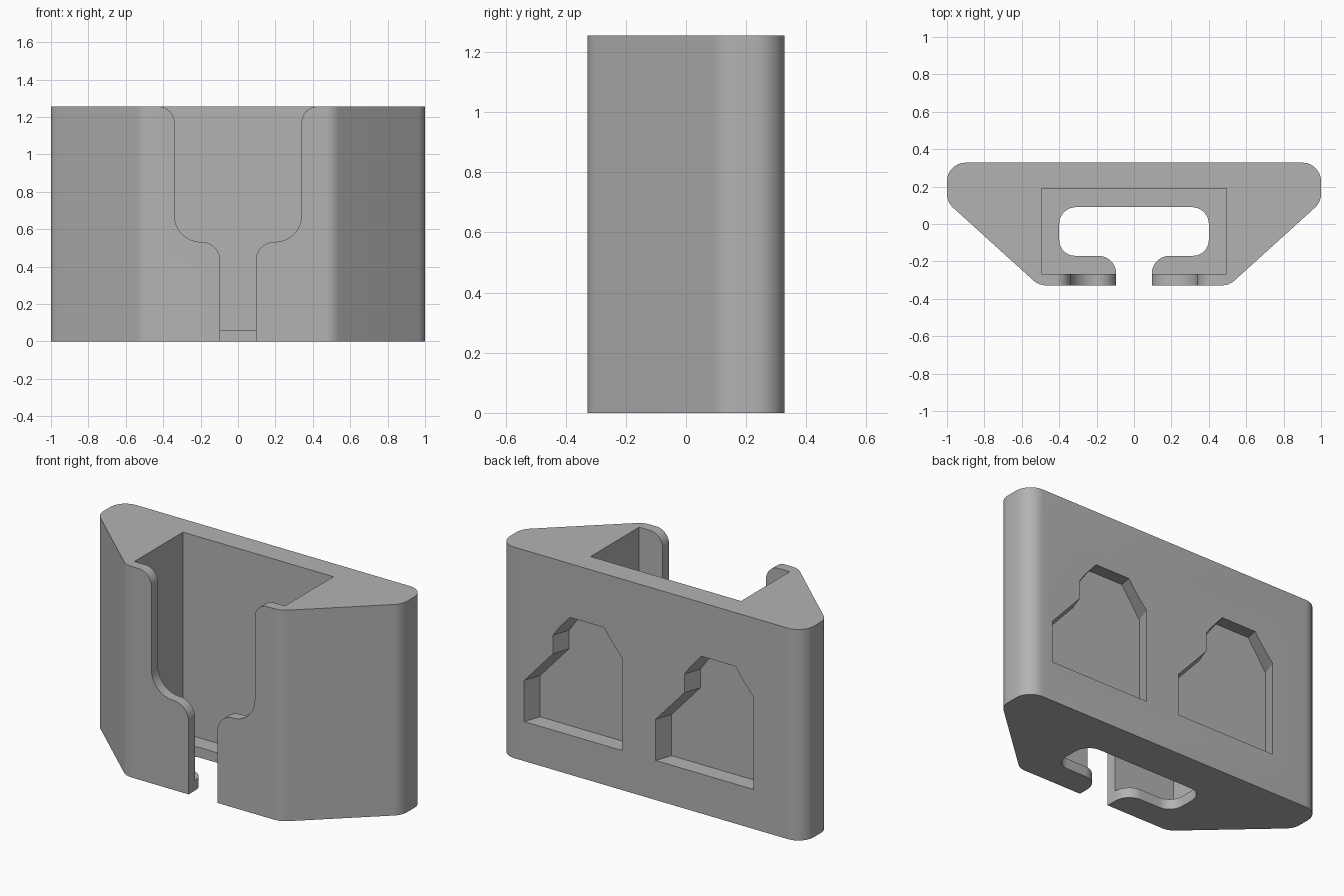
import bpy, bmesh, math
from mathutils import Vector

if "Cube" in bpy.data.objects:
    bpy.data.objects.remove(bpy.data.objects["Cube"], do_unlink=True)

HEIGHT = 1.255
BACK = 0.328
FLOOR = 0.06
NECK = 0.095

grey = bpy.data.materials.new("plain grey")
grey.use_nodes = True
colour = (0.45, 0.45, 0.45, 1)
grey.diffuse_color = colour
grey.node_tree.nodes["Principled BSDF"].inputs["Base Color"].default_value = colour


def rounded(points, steps=10):
    """Closed 2D outline from (u, v, radius) corners."""
    out = []
    for i, (u, v, r) in enumerate(points):
        p = Vector((u, v, 0))
        if r == 0:
            out.append(p)
            continue
        before, after = points[i - 1], points[(i + 1) % len(points)]
        a = (Vector((before[0], before[1], 0)) - p).normalized()
        b = (Vector((after[0], after[1], 0)) - p).normalized()
        half = a.angle(b) / 2
        centre = p + (a + b).normalized() * r / math.sin(half)
        tangent = r / math.tan(half)
        v0 = (p + a * tangent - centre).normalized()
        v1 = (p + b * tangent - centre).normalized()
        out += [centre + v0.slerp(v1, k / steps) * r for k in range(steps + 1)]
    return out


def mirrored(half):
    """Full outline from its +u half."""
    return half + [(-u, v, r) for u, v, r in reversed(half)]


def loft(name, ring_a, ring_b):
    """Solid between two matching rings."""
    bm = bmesh.new()
    a = [bm.verts.new(p) for p in ring_a]
    b = [bm.verts.new(p) for p in ring_b]
    bm.faces.new(a)
    bm.faces.new(b)
    for i in range(len(a)):
        bm.faces.new((a[i - 1], a[i], b[i], b[i - 1]))
    bmesh.ops.recalc_face_normals(bm, faces=bm.faces)
    mesh = bpy.data.meshes.new(name)
    bm.to_mesh(mesh)
    bm.free()
    mesh.materials.append(grey)
    obj = bpy.data.objects.new(name, mesh)
    bpy.context.scene.collection.objects.link(obj)
    return obj


def upright(name, outline, z0, z1):
    return loft(name, [(p.x, p.y, z0) for p in outline], [(p.x, p.y, z1) for p in outline])


# Tapered holder body
body = upright("holder_body", rounded(mirrored([
    (0.509, -BACK, 0.1), (1, 0.117, 0.1), (1, BACK, 0.1)])), 0, HEIGHT)

# Main cavity, open at the top
cavity = rounded(mirrored([(0.495, -0.267, 0), (0.495, 0.19, 0)]))
cutters = [upright("cavity_cutter", cavity, FLOOR, HEIGHT + 0.2)]

# Cable opening through the floor, with a neck to the front
slot = rounded(mirrored([
    (NECK, -0.45, 0), (NECK, -0.17, 0.095), (0.4, -0.17, 0.085), (0.4, 0.09, 0.09)]))
cutters.append(upright("slot_cutter", slot, -0.1, FLOOR + 0.05))

# Stepped window in the front wall
window = rounded(mirrored([
    (NECK, -0.1, 0), (NECK, 0.532, 0.1), (0.34, 0.532, 0.143),
    (0.34, HEIGHT + 0.001, 0.085), (0.46, HEIGHT + 0.001, 0), (0.46, HEIGHT + 0.2, 0)]))
cutters.append(loft("window_cutter", [(p.x, -0.45, p.y) for p in window],
                    [(p.x, -0.2, p.y) for p in window]))

# Two slanted pockets in the back
POCKET = [(0, 0.235), (0.645, 0.235), (0.645, 0.48), (0.455, 0.69),
          (0.455, 0.8), (0.345, 0.935), (0.12, 0.935), (0, 0.785)]
DEPTH = 0.1
for side, start in (("left", 0.19), ("right", -0.675)):
    def ring(depth):
        f = depth / DEPTH
        return [(start + u - 0.035 * f, BACK - depth, v + (0.02 * f if v > 0.9 else 0))
                for u, v in POCKET]
    cutters.append(loft(side + "_pocket_cutter", ring(-0.05), ring(DEPTH)))

# Cut everything out of the body
bpy.ops.object.select_all(action="DESELECT")
bpy.context.view_layer.objects.active = body
body.select_set(True)
for cutter in cutters:
    cutter.hide_render = True
    mod = body.modifiers.new(cutter.name, "BOOLEAN")
    mod.operation = "DIFFERENCE"
    mod.solver = "EXACT"
    mod.object = cutter
    bpy.ops.object.modifier_apply(modifier=mod.name)
    bpy.data.objects.remove(cutter, do_unlink=True)

bpy.ops.object.shade_smooth_by_angle(angle=math.radians(30))
